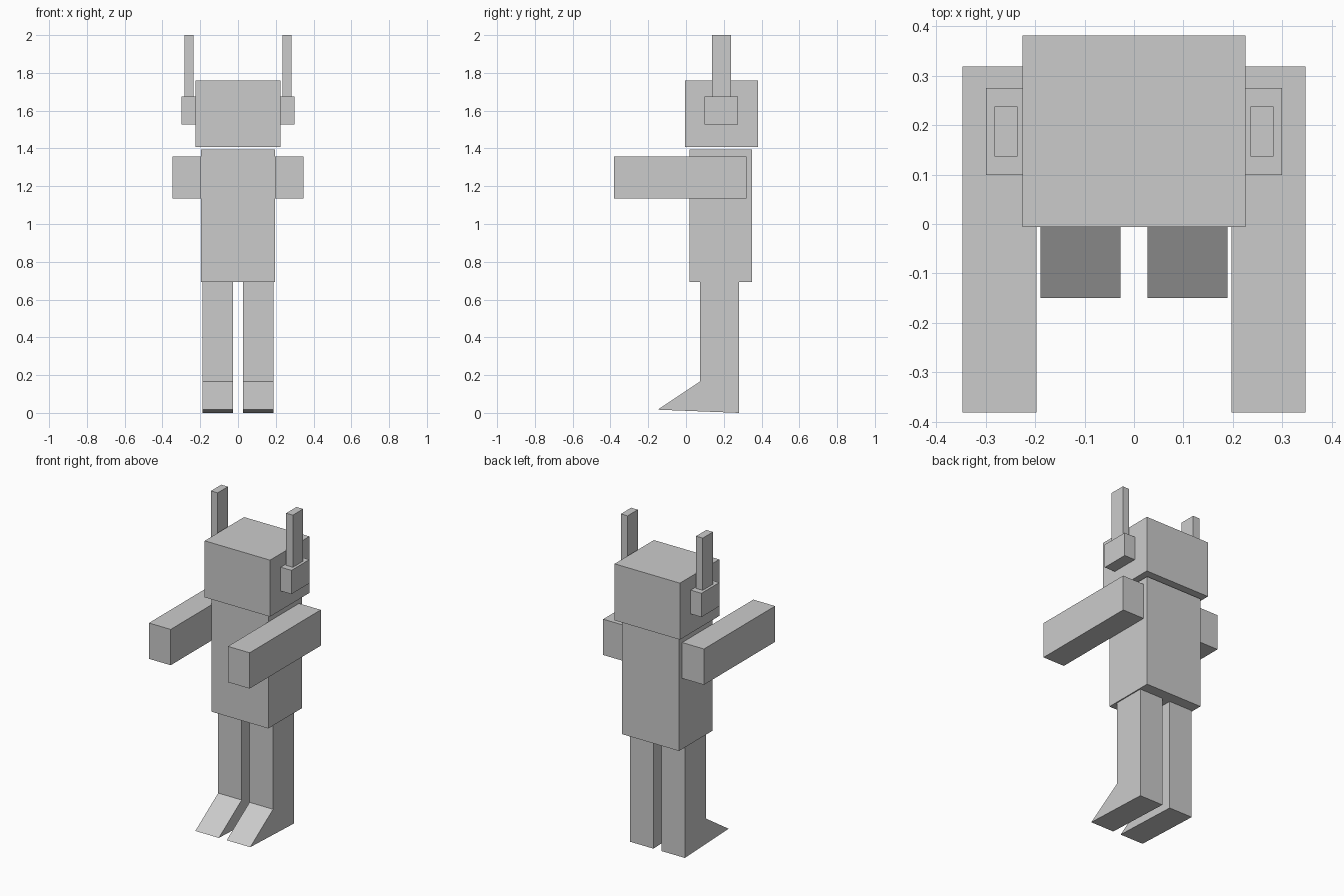
import bpy
import bmesh

if "Cube" in bpy.data.objects:
    bpy.data.objects.remove(bpy.data.objects["Cube"])


def prism(name, profile, x0, x1):
    """Solid made by extruding a (y, z) profile from x0 to x1."""
    bm = bmesh.new()
    face = bm.faces.new([bm.verts.new((x0, y, z)) for y, z in profile])
    ext = bmesh.ops.extrude_face_region(bm, geom=[face])
    moved = [g for g in ext["geom"] if isinstance(g, bmesh.types.BMVert)]
    bmesh.ops.translate(bm, verts=moved, vec=(x1 - x0, 0, 0))
    bmesh.ops.recalc_face_normals(bm, faces=bm.faces)
    mesh = bpy.data.meshes.new(name)
    bm.to_mesh(mesh)
    bm.free()
    obj = bpy.data.objects.new(name, mesh)
    bpy.context.collection.objects.link(obj)
    return obj


def box(name, x, y, z):
    return prism(name, [(y[0], z[0]), (y[1], z[0]), (y[1], z[1]), (y[0], z[1])], *x)


def mirrored(obj):
    obj.modifiers.new("mirror", "MIRROR").use_axis[0] = True


# Body core
box("head", (-0.225, 0.225), (-0.006, 0.381), (1.407, 1.759))
box("torso", (-0.196, 0.196), (0.018, 0.349), (0.694, 1.395))

# Arms held straight forward
mirrored(box("arms", (0.197, 0.347), (-0.381, 0.319), (1.135, 1.358)))

# Ear blocks and the upright posts on them
mirrored(box("ears", (0.225, 0.299), (0.099, 0.275), (1.527, 1.675)))
mirrored(box("ear_posts", (0.236, 0.282), (0.137, 0.238), (1.675, 2.0)))

# Legs with wedge feet pointing forward
leg_profile = [(0.281, 0.0), (0.281, 0.694), (0.075, 0.694),
               (0.075, 0.167), (-0.15, 0.017)]
mirrored(prism("legs", leg_profile, 0.027, 0.189))
